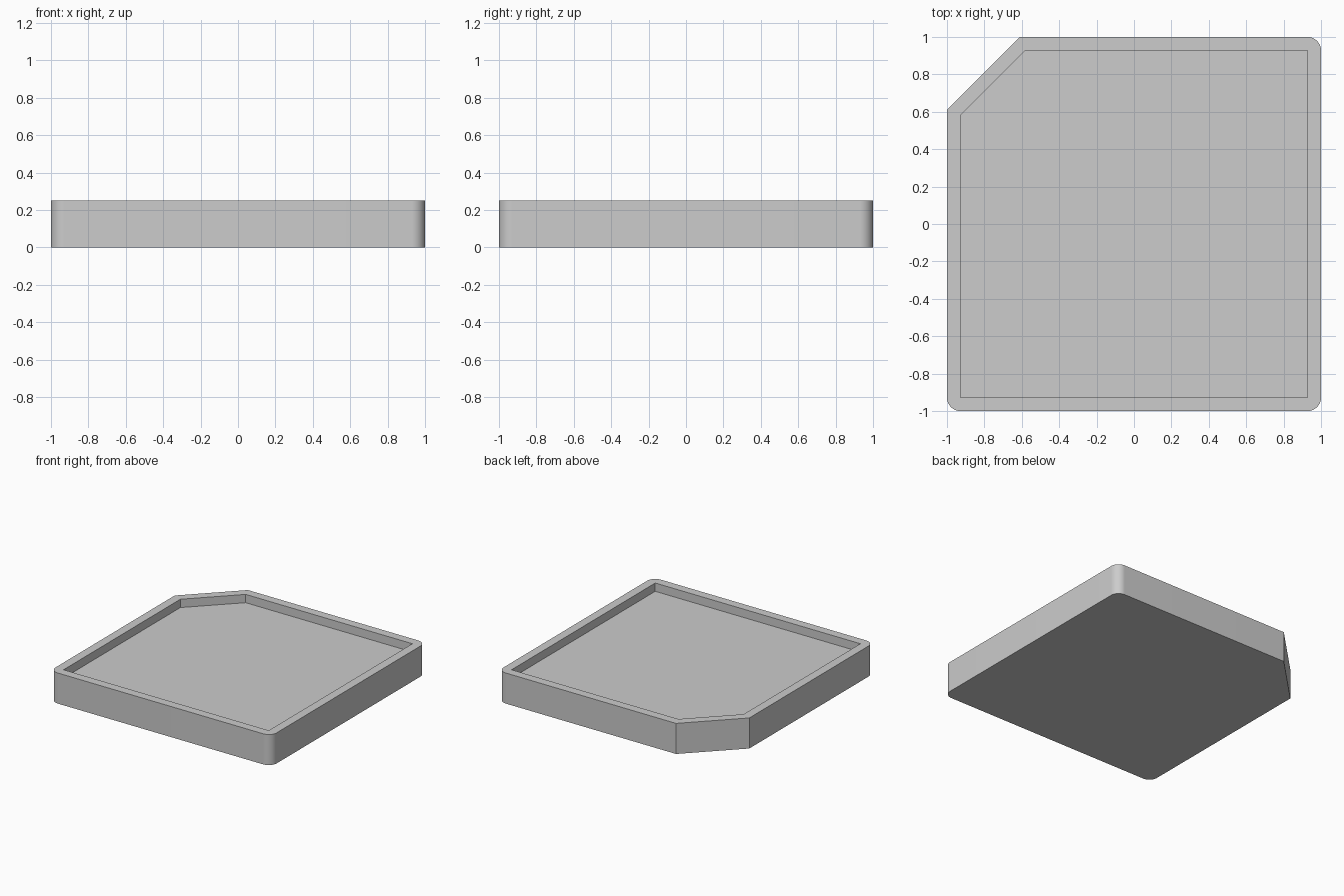
import bpy
import bmesh
from math import radians, sqrt
from mathutils import Vector

cube = bpy.data.objects.get("Cube")
if cube:
    bpy.data.objects.remove(cube, do_unlink=True)

HALF, HEIGHT = 1.0, 0.25
CUT = 0.39        # size of the clipped back corner
WALL = 0.072      # rim width, also the outer corner radius
DEPTH = 0.068     # how far the floor sits below the rim

grey = bpy.data.materials.new("light_grey")
grey.use_nodes = True
colour = (0.604, 0.604, 0.604, 1.0)
grey.diffuse_color = colour
grey.node_tree.nodes["Principled BSDF"].inputs["Base Color"].default_value = colour


def outline(half, cut):
    """Square with its back right corner clipped, counter-clockwise."""
    return [(-half, -half), (half, -half), (half, half),
            (cut - half, half), (-half, half - cut)]


bm = bmesh.new()

# Outer block with three rounded upright corners
base = bm.faces.new([bm.verts.new((x, y, 0)) for x, y in outline(HALF, CUT)])
top = bmesh.ops.extrude_face_region(bm, geom=[base])["geom"]
bmesh.ops.translate(bm, vec=(0, 0, HEIGHT),
                    verts=[v for v in top if isinstance(v, bmesh.types.BMVert)])
bmesh.ops.recalc_face_normals(bm, faces=bm.faces)


def is_round_corner(edge):
    a, b = (v.co for v in edge.verts)
    return abs(a.z - b.z) > 0.1 and abs(a.x) > 0.99 and abs(a.y) > 0.99


bmesh.ops.bevel(bm, geom=[e for e in bm.edges if is_round_corner(e)],
                offset=WALL, segments=16, profile=0.5, affect='EDGES')

# Sharp-cornered recess: open the top, bridge the rim, drop walls to a floor
bm.normal_update()
lid = max(bm.faces, key=lambda f: f.calc_center_median().z)
rim_edges = list(lid.edges)
bmesh.ops.delete(bm, geom=[lid], context='FACES_ONLY')
inner_cut = CUT - WALL * (2 - sqrt(2))
inner = [bm.verts.new((x, y, HEIGHT)) for x, y in outline(HALF - WALL, inner_cut)]
lower = [bm.verts.new(v.co - Vector((0, 0, DEPTH))) for v in inner]
for i in range(len(inner)):
    j = (i + 1) % len(inner)
    bm.faces.new((inner[i], inner[j], lower[j], lower[i]))
bm.faces.new(lower)
inner_edges = [bm.edges.get((inner[i], inner[i - 1])) for i in range(len(inner))]
bmesh.ops.triangle_fill(bm, use_beauty=True, use_dissolve=False,
                        edges=rim_edges + inner_edges, normal=(0, 0, 1))
bmesh.ops.recalc_face_normals(bm, faces=bm.faces)

mesh = bpy.data.meshes.new("tray")
bm.to_mesh(mesh)
bm.free()
mesh.materials.append(grey)
tray = bpy.data.objects.new("tray", mesh)
bpy.context.collection.objects.link(tray)

# Smooth rounded corners, crisp edges elsewhere
bpy.ops.object.select_all(action='DESELECT')
tray.select_set(True)
bpy.context.view_layer.objects.active = tray
bpy.ops.object.shade_smooth_by_angle(angle=radians(30))
